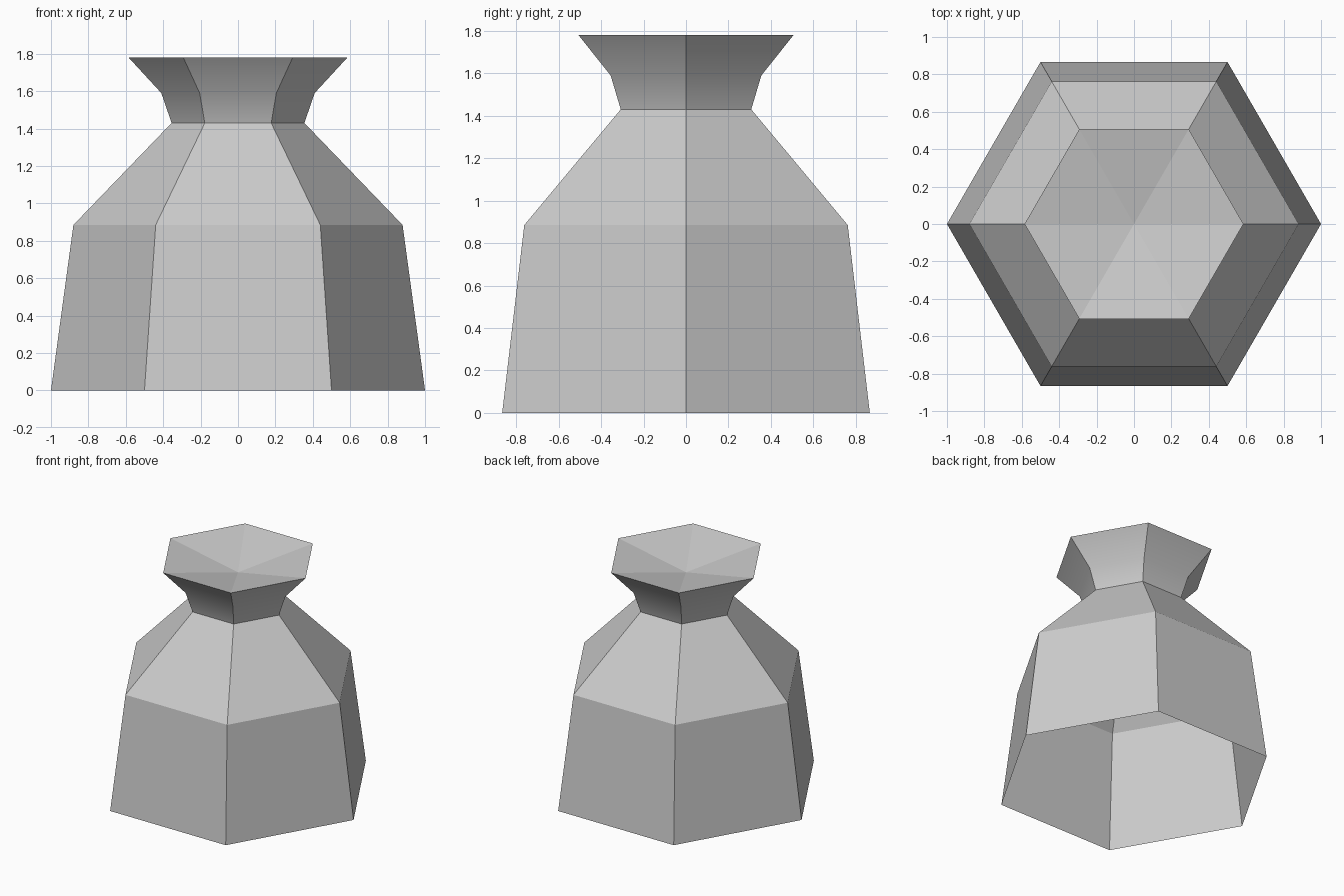
import bpy, bmesh
from math import cos, sin, tau, radians

cube = bpy.data.objects.get("Cube")
if cube:
    bpy.data.objects.remove(cube, do_unlink=True)

SIDES = 6

cloth = bpy.data.materials.new("plain grey")
cloth.use_nodes = True
grey = (0.6, 0.6, 0.6, 1)
cloth.diffuse_color = grey
cloth.node_tree.nodes["Principled BSDF"].inputs["Base Color"].default_value = grey


def lathe(name, profile, smooth=False):
    """Turn a (radius, height) profile, listed bottom to top, into a six-sided open shell."""
    bm = bmesh.new()
    rings = []
    for r, z in profile:
        if r == 0:
            rings.append([bm.verts.new((0, 0, z))] * SIDES)
        else:
            rings.append([bm.verts.new((r * cos(tau * i / SIDES), r * sin(tau * i / SIDES), z))
                          for i in range(SIDES)])
    for low, high in zip(rings, rings[1:]):
        for i in range(SIDES):
            j = (i + 1) % SIDES
            corners = [low[i], low[j], high[j], high[i]]
            bm.faces.new(list(dict.fromkeys(corners)))
    mesh = bpy.data.meshes.new(name)
    bm.to_mesh(mesh)
    bm.free()
    mesh.materials.append(cloth)
    obj = bpy.data.objects.new(name, mesh)
    bpy.context.collection.objects.link(obj)
    if smooth:
        bpy.ops.object.select_all(action="DESELECT")
        obj.select_set(True)
        bpy.context.view_layer.objects.active = obj
        bpy.ops.object.shade_smooth_by_angle(angle=radians(30))
    return obj


# Sack walls and shoulders, open underneath
lathe("sack_body", [(1.0, 0), (0.88, 0.885), (0.355, 1.43)])

# Pinched neck flaring to the rim
lathe("sack_neck", [(0.355, 1.43), (0.41, 1.59), (0.585, 1.78)], smooth=True)

# Shallow dished top, sunk towards the middle
lathe("sack_top", [(0.585, 1.78), (0, 1.67)])
